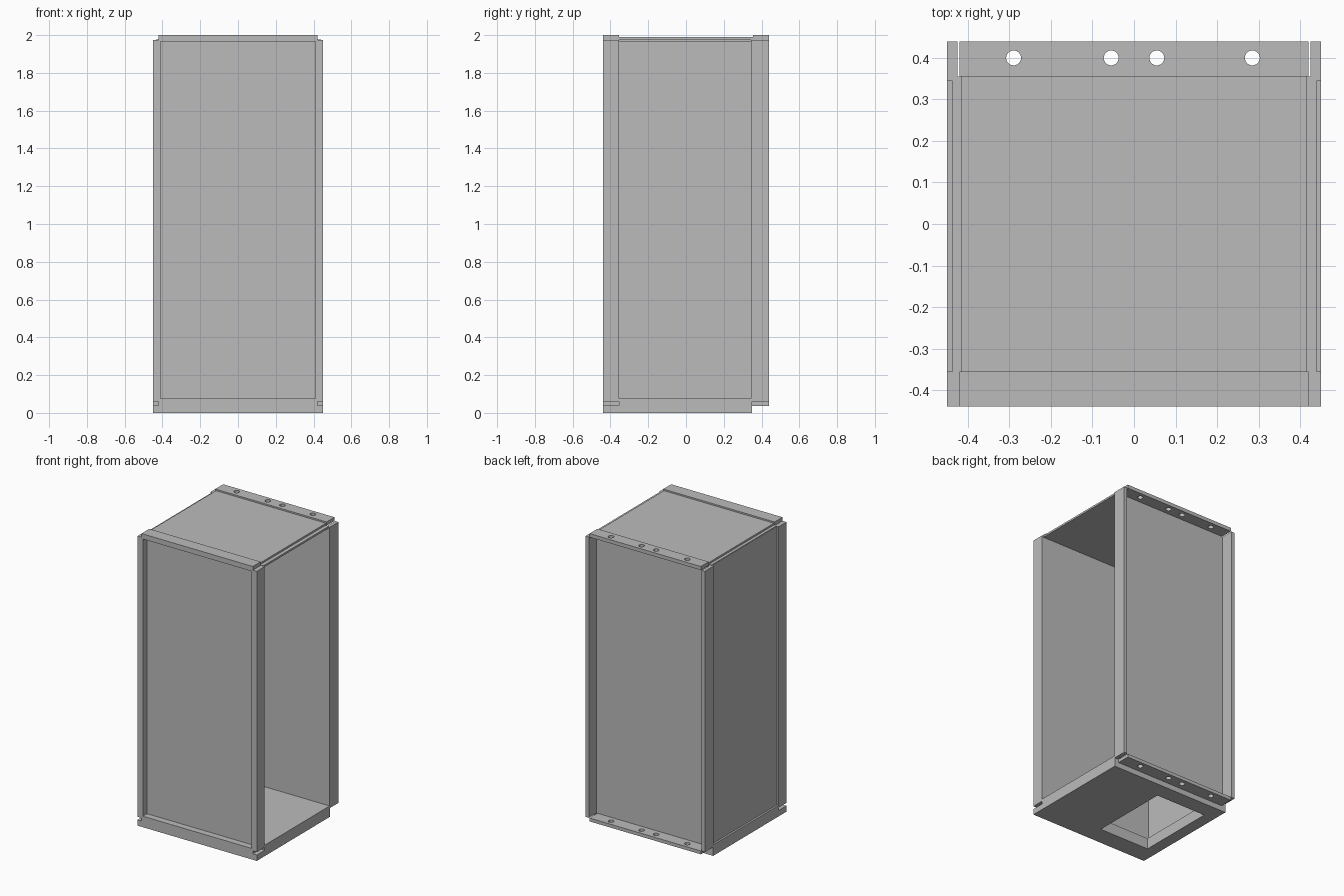
import bpy
import bmesh
from mathutils import Matrix

if "Cube" in bpy.data.objects:
    bpy.data.objects.remove(bpy.data.objects["Cube"], do_unlink=True)

grey = bpy.data.materials.new("plain_grey")
grey.use_nodes = True
COLOUR = (0.5, 0.5, 0.5, 1)
grey.diffuse_color = COLOUR
grey.node_tree.nodes["Principled BSDF"].inputs["Base Color"].default_value = COLOUR


def finish(name, bm):
    mesh = bpy.data.meshes.new(name)
    bm.to_mesh(mesh)
    bm.free()
    mesh.materials.append(grey)
    obj = bpy.data.objects.new(name, mesh)
    bpy.context.collection.objects.link(obj)
    return obj


def box(name, x, y, z):
    """Box given by its (low, high) range on each axis."""
    bm = bmesh.new()
    bmesh.ops.create_cube(bm, size=1)
    for v in bm.verts:
        for axis, (low, high) in enumerate((x, y, z)):
            v.co[axis] = low if v.co[axis] < 0 else high
    return finish(name, bm)


def cut(obj, cutter):
    mod = obj.modifiers.new("cut", 'BOOLEAN')
    mod.operation = 'DIFFERENCE'
    mod.solver = 'EXACT'
    mod.object = cutter
    cutter.hide_render = True
    cutter.hide_viewport = True
    cutter.display_type = 'WIRE'


W, D = 0.45, 0.44        # half width and half depth
INNER = 0.355            # inner edge of the front and back rails
RAIL = 0.42              # half length of the rails between the posts
LOW, HIGH = 0.06, 1.975  # ends of the posts

# Base tray with an off-centre opening
base = box("base", (-W, W), (-INNER, 0.35), (0, 0.075))
opening = box("base_opening_cutter", (-0.37, 0.01), (-0.31, 0.24), (-0.1, 0.2))
cut(base, opening)

# Front bottom rail, notched at the ends below the posts
box("front_bottom_rail", (-W, W), (-D, -INNER), (0, 0.04))
box("front_bottom_rail_step", (-RAIL, RAIL), (-D, -INNER), (0.04, 0.075))

# Corner posts, mirrored left and right
for side, s in (("left", 1), ("right", -1)):
    def span(a, b):
        return tuple(sorted((s * a, s * b)))
    box(side + "_front_post", span(0.41, W), (-D, -INNER), (LOW, HIGH))
    box(side + "_back_post", span(0.425, W), (INNER - 0.01, D), (LOW, HIGH))

# Wall panels; the left side stays open
box("front_panel", (-0.41, 0.41), (-0.395, -INNER), (0.075, 1.97))
box("back_panel", (-0.425, 0.425), (0.345, INNER), (LOW, HIGH))
box("right_panel", (-0.437, -0.415), (-INNER, INNER), (0.075, HIGH))

# Top panel with a stepped edge
box("top_panel", (-0.415, 0.415), (-INNER, INNER), (1.965, 1.99))
box("top_panel_rim", (-0.435, 0.44), (-INNER, 0.345), (1.965, 1.978))
box("front_top_rail", (-RAIL, RAIL), (-D, -INNER), (1.965, 2))

# Back rails with drilled holes
bm = bmesh.new()
for x in (-0.29, -0.055, 0.055, 0.285):
    bmesh.ops.create_cone(bm, cap_ends=True, segments=24, radius1=0.018,
                          radius2=0.018, depth=3,
                          matrix=Matrix.Translation((x, 0.4, 1)))
drill = finish("hole_cutter", bm)
cut(box("back_top_rail", (-RAIL, RAIL), (INNER, D), (HIGH, 2)), drill)
cut(box("back_bottom_rail", (-RAIL, RAIL), (0.345, D), (0.037, LOW)), drill)
